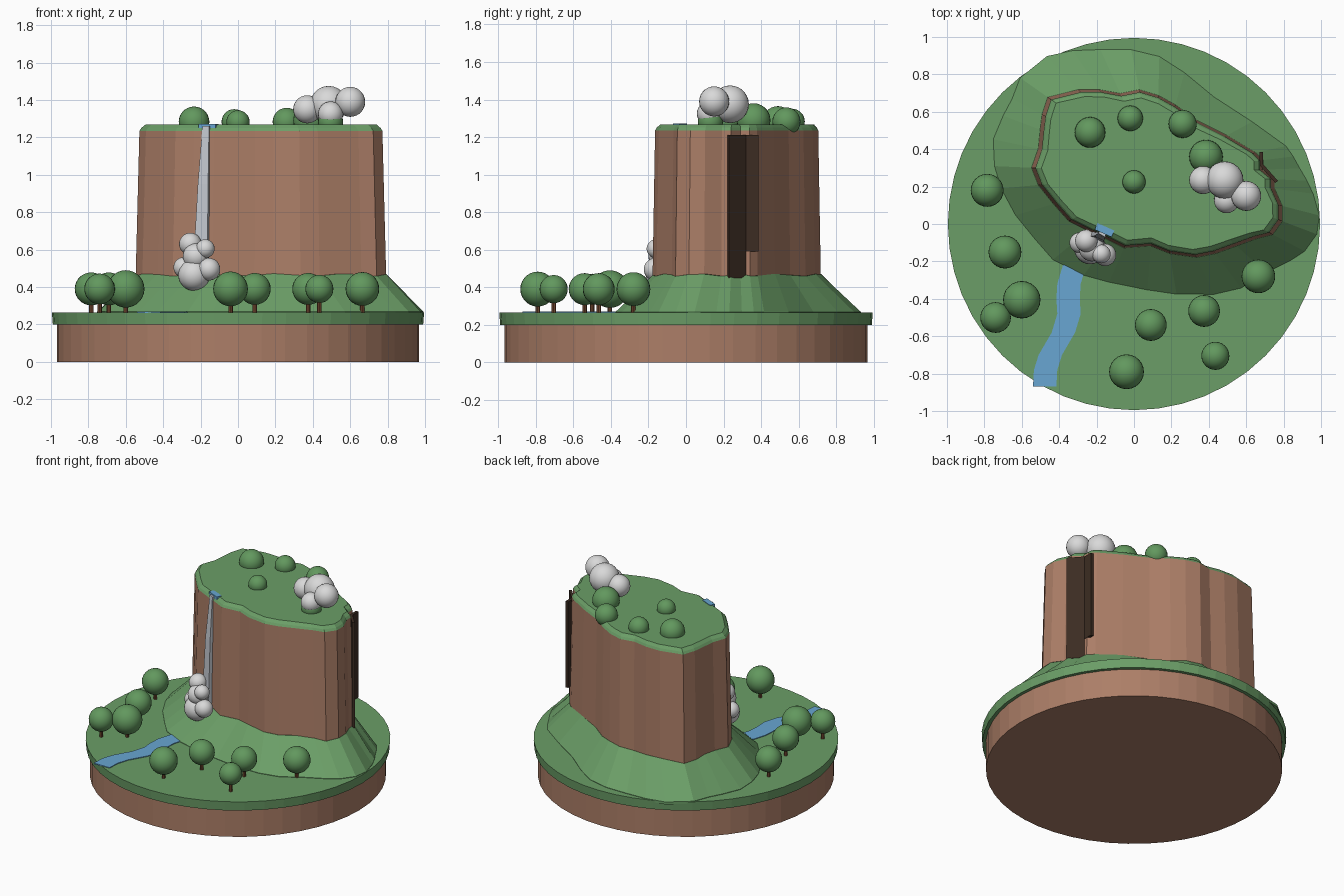
import bpy, bmesh, math
from mathutils import Vector

if "Cube" in bpy.data.objects:
    bpy.data.objects.remove(bpy.data.objects["Cube"])


def material(name, hexcode):
    srgb = [int(hexcode[i:i + 2], 16) / 255 for i in (0, 2, 4)]
    color = [c / 12.92 if c < 0.04 else ((c + 0.055) / 1.055) ** 2.4 for c in srgb] + [1]
    mat = bpy.data.materials.new(name)
    mat.use_nodes = True
    mat.diffuse_color = color
    mat.node_tree.nodes["Principled BSDF"].inputs["Base Color"].default_value = color
    return mat


grass = material("grass green", "6B9E67")
soil = material("soil brown", "AC7E67")
leaf = material("leaf green", "62985E")
bark = material("bark brown", "784B32")
cave = material("cave dark brown", "3C2C22")
cloud = material("cloud white", "D9D9D9")
water = material("water blue", "68A6D2")
foam = material("falling water", "C6CBD2")


def finish(name, bm, mat, smooth=False):
    bmesh.ops.recalc_face_normals(bm, faces=bm.faces)
    for face in bm.faces:
        face.smooth = smooth
    mesh = bpy.data.meshes.new(name)
    bm.to_mesh(mesh)
    bm.free()
    mesh.materials.append(mat)
    obj = bpy.data.objects.new(name, mesh)
    bpy.context.collection.objects.link(obj)
    return obj


def loft(name, rings, mat):
    """Closed solid through rings of equal point count."""
    bm = bmesh.new()
    loops = [[bm.verts.new(p) for p in ring] for ring in rings]
    for low, high in zip(loops, loops[1:]):
        for i in range(len(low)):
            j = (i + 1) % len(low)
            bm.faces.new((low[i], low[j], high[j], high[i]))
    bm.faces.new(loops[0][::-1])
    bm.faces.new(loops[-1])
    return finish(name, bm, mat)


def ball(name, x, y, z, radius, mat):
    bm = bmesh.new()
    bmesh.ops.create_uvsphere(bm, u_segments=24, v_segments=14, radius=radius)
    bmesh.ops.translate(bm, vec=(x, y, z), verts=bm.verts)
    return finish(name, bm, mat, smooth=True)


def strip(name, path, shift, z0, z1, mat):
    """Upright slab whose plan is a path swept along a shift."""
    plan = path + [(x + shift[0], y + shift[1]) for x, y in reversed(path)]
    return loft(name, [[(x, y, z) for x, y in plan] for z in (z0, z1)], mat)


def circle(radius, z, sides=48):
    return [(radius * math.cos(math.tau * i / sides), radius * math.sin(math.tau * i / sides), z)
            for i in range(sides)]


# Round island base
loft("soil_base", [circle(0.967, 0), circle(0.967, 0.2)], soil)
loft("grass_disc", [circle(0.99, 0.2), circle(0.995, 0.265)], grass)

# Plateau outline, counter-clockwise, and the helpers that resize it
center = Vector((0.12, 0.27))
outline = [Vector(p) for p in (
    (0.74, 0.24), (0.68, 0.29), (0.68, 0.34), (0.64, 0.38), (0.49, 0.47), (0.33, 0.55),
    (0.22, 0.63), (0.13, 0.68), (0.03, 0.71), (-0.07, 0.69), (-0.18, 0.71), (-0.29, 0.71),
    (-0.45, 0.67), (-0.48, 0.58), (-0.49, 0.5), (-0.5, 0.4), (-0.535, 0.3), (-0.5, 0.21),
    (-0.42, 0.11), (-0.34, 0.02), (-0.24, -0.03), (-0.13, -0.08), (-0.05, -0.12),
    (0.09, -0.11), (0.19, -0.15), (0.33, -0.17), (0.43, -0.15), (0.54, -0.11),
    (0.65, -0.07), (0.73, -0.05), (0.78, 0.02), (0.78, 0.1), (0.74, 0.19))]


def ring(scale, z, inset=0):
    points = []
    for p in outline:
        d = p - center
        q = center + d * scale - d.normalized() * inset
        points.append((q.x, q.y, z))
    return points


# Grassy slope: its foot follows a wider, uneven outline
foot = [(0.98, 0.1), (0.89, 0.29), (0.81, 0.42), (0.6, 0.56), (0.4, 0.69), (0.28, 0.8),
        (0.15, 0.89), (0, 0.93), (-0.2, 0.93), (-0.46, 0.9), (-0.54, 0.86), (-0.61, 0.78),
        (-0.66, 0.64), (-0.75, 0.48), (-0.755, 0.36), (-0.68, 0.12), (-0.55, -0.05),
        (-0.4, -0.22), (-0.2, -0.29), (0, -0.33), (0.2, -0.37), (0.38, -0.38), (0.58, -0.34),
        (0.72, -0.25), (0.92, -0.14), (0.98, -0.05), (0.995, 0.02)]
polar = sorted((math.atan2(y - center.y, x - center.x), math.hypot(x - center.x, y - center.y))
               for x, y in foot)
polar = [(polar[-1][0] - math.tau, polar[-1][1])] + polar + [(polar[0][0] + math.tau, polar[0][1])]


def foot_point(p, z):
    angle = math.atan2(p.y - center.y, p.x - center.x)
    for (a, ra), (b, rb) in zip(polar, polar[1:]):
        if a <= angle <= b:
            r = ra + (rb - ra) * (angle - a) / (b - a)
            return (center.x + r * math.cos(angle), center.y + r * math.sin(angle), z)


slope_top = [(x, y, 0.465 + 0.007 * math.sin(i * 1.9))
             for i, (x, y, z) in enumerate(ring(1.02, 0))]
loft("grass_slope", [[foot_point(p, 0.25) for p in outline],
                     [foot_point(p, 0.268) for p in outline], slope_top], grass)

# Cliff and its grass cap
loft("cliff", [ring(1.022, 0.3), ring(1.018, 0.47), ring(0.988, 1.235)], soil)
loft("grass_cap", [ring(0.988, 1.235), ring(0.985, 1.25, 0.008), ring(0.985, 1.268, 0.03)], grass)

# Dark crevice in the side of the cliff
strip("crevice_tall", [(0.77, 0.23), (0.69, 0.32)], (-0.015, -0.01), 0.45, 1.21, cave)
strip("crevice_short", [(0.69, 0.31), (0.69, 0.385)], (-0.02, 0), 0.59, 1.21, cave)

# Stream, spring and waterfall
strip("stream", [(-0.38, -0.22), (-0.41, -0.32), (-0.415, -0.4), (-0.41, -0.48), (-0.44, -0.58),
                 (-0.51, -0.7), (-0.535, -0.78), (-0.54, -0.87)], (0.125, 0), 0.262, 0.27, water)
strip("spring", [(-0.21, -0.03), (-0.12, -0.07)], (0.015, 0.035), 1.25, 1.272, water)


def fall_ring(left, right, z):
    return [left + (z,), right + (z,), (right[0] + 0.015, right[1] + 0.04, z),
            (left[0] + 0.015, left[1] + 0.04, z)]


loft("waterfall", [fall_ring((-0.24, -0.065), (-0.165, -0.1), 0.5),
                   fall_ring((-0.215, -0.065), (-0.16, -0.09), 0.95),
                   fall_ring((-0.19, -0.05), (-0.155, -0.07), 1.262)], foam)

# Mist at the foot of the waterfall, and the cloud above the plateau
mist = [(-0.255, -0.09, 0.63, 0.06), (-0.175, -0.16, 0.605, 0.05), (-0.225, -0.13, 0.565, 0.07),
        (-0.29, -0.1, 0.505, 0.055), (-0.235, -0.13, 0.465, 0.085), (-0.155, -0.165, 0.495, 0.06)]
puffs = [(0.37, 0.235, 1.35, 0.075), (0.485, 0.235, 1.375, 0.1),
         (0.6, 0.15, 1.39, 0.08), (0.495, 0.125, 1.325, 0.067)]
for i, spec in enumerate(mist):
    ball(f"mist_{i + 1}", *spec, cloud)
for i, spec in enumerate(puffs):
    ball(f"cloud_puff_{i + 1}", *spec, cloud)

# Bushes on the plateau
bushes = [(-0.235, 0.49, 0.082), (-0.02, 0.565, 0.068), (0.26, 0.535, 0.075),
          (0.385, 0.36, 0.09), (0, 0.225, 0.062), (0.495, 0.13, 0.067)]
for i, (x, y, r) in enumerate(bushes):
    ball(f"bush_{i + 1}", x, y, 1.283 if r < 0.09 else 1.29, r, leaf)

# Trees around the cliff
trees = [(-0.785, 0.18, 0.088), (-0.69, -0.15, 0.088), (-0.6, -0.405, 0.1), (-0.74, -0.5, 0.082),
         (-0.04, -0.79, 0.093), (0.09, -0.54, 0.085), (0.375, -0.465, 0.085),
         (0.435, -0.705, 0.075), (0.665, -0.28, 0.09)]
for i, (x, y, r) in enumerate(trees):
    ball(f"tree_crown_{i + 1}", x, y, 0.39, r, leaf)
    loft(f"tree_trunk_{i + 1}", [[(x + u, y + v, z) for u, v, z in circle(0.012, h, 8)]
                                 for h in (0.26, 0.34)], bark)
